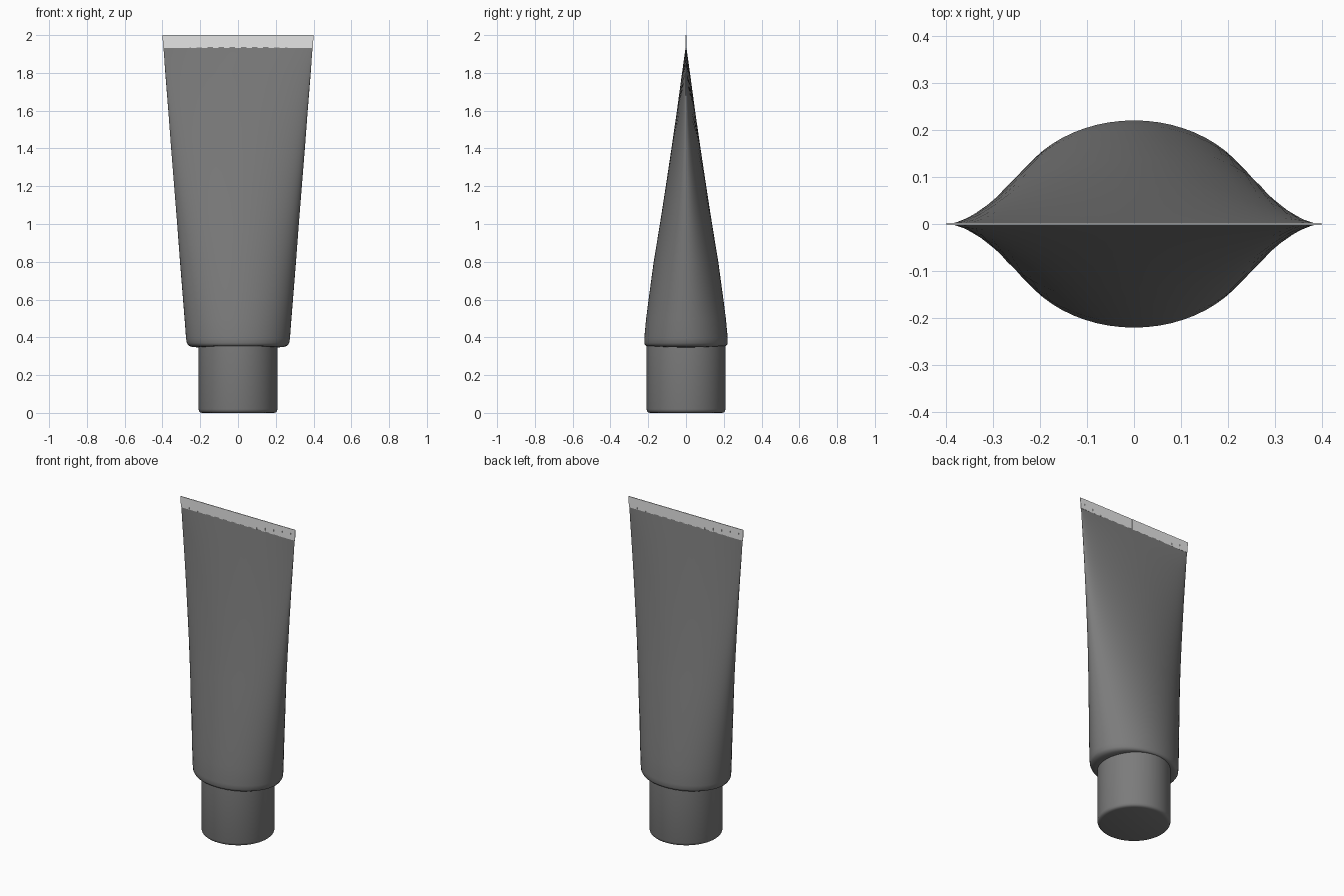
import bpy, bmesh, math

if "Cube" in bpy.data.objects:
    bpy.data.objects.remove(bpy.data.objects["Cube"])

def material(name, v):
    m = bpy.data.materials.new(name)
    m.diffuse_color = (v, v, v, 1)
    m.use_nodes = True
    m.node_tree.nodes["Principled BSDF"].inputs["Base Color"].default_value = m.diffuse_color
    return m

grey = material("dark grey plastic", 0.2)
light = material("light grey seal", 0.78)

def loft(name, sections, mat, angle=40):
    """Skin a list of closed sections with equal point counts and cap both ends."""
    bm = bmesh.new()
    rings = [[bm.verts.new(p) for p in s] for s in sections]
    n = len(rings[0])
    for a, b in zip(rings, rings[1:]):
        for i in range(n):
            j = (i + 1) % n
            bm.faces.new((a[i], a[j], b[j], b[i]))
    bm.faces.new(rings[0][::-1])
    bm.faces.new(rings[-1])
    bmesh.ops.recalc_face_normals(bm, faces=bm.faces)
    me = bpy.data.meshes.new(name)
    bm.to_mesh(me)
    bm.free()
    me.materials.append(mat)
    ob = bpy.data.objects.new(name, me)
    bpy.context.collection.objects.link(ob)
    bpy.ops.object.select_all(action='DESELECT')
    ob.select_set(True)
    bpy.context.view_layer.objects.active = ob
    bpy.ops.object.shade_smooth_by_angle(angle=math.radians(angle))
    return ob

def ellipse(z, w, d, sag=0.0, n=64):
    pts = []
    for i in range(n):
        t = 2 * math.pi * i / n
        pts.append((w * math.cos(t), d * math.sin(t), z + sag * math.sin(t) ** 2))
    return pts

# Screw cap: round, with softly rounded edges
cap = [(0, 0.19), (0.003, 0.2), (0.009, 0.206), (0.02, 0.209), (0.34, 0.209), (0.365, 0.209)]
loft("cap", [ellipse(z, r, r) for z, r in cap], grey)

# Tube body: oval at the shoulder, flattening to a wide thin edge
body = [(0.347, 0.215, 0.195, 0.008), (0.349, 0.245, 0.211, 0.006), (0.357, 0.262, 0.217, 0.002),
        (0.37, 0.271, 0.221, 0), (0.395, 0.275, 0.221, 0), (0.5, 0.283, 0.211, 0),
        (0.6, 0.291, 0.198, 0), (0.8, 0.307, 0.171, 0), (1.0, 0.322, 0.138, 0),
        (1.2, 0.338, 0.107, 0), (1.4, 0.354, 0.077, 0), (1.6, 0.369, 0.048, 0),
        (1.8, 0.385, 0.021, 0), (1.9, 0.392, 0.007, 0), (1.936, 0.395, 0.002, 0)]
loft("tube_body", [ellipse(*s) for s in body], grey, 60)

# Crimped seal: thin strip with fine vertical ribs on both sides
ribs = 27
side = []
for i in range(ribs):
    t = 0.0025 if i % 2 else 0.0018
    for k in (i, i + 1):
        side.append((-1 + 2 * k / ribs, t))
outline = [(x, -t) for x, t in side] + [(x, t) for x, t in reversed(side)]
loft("crimped_seal", [[(x * w, y, z) for x, y in outline]
                      for z, w in ((1.932, 0.396), (2.0, 0.4))], light, 30)
